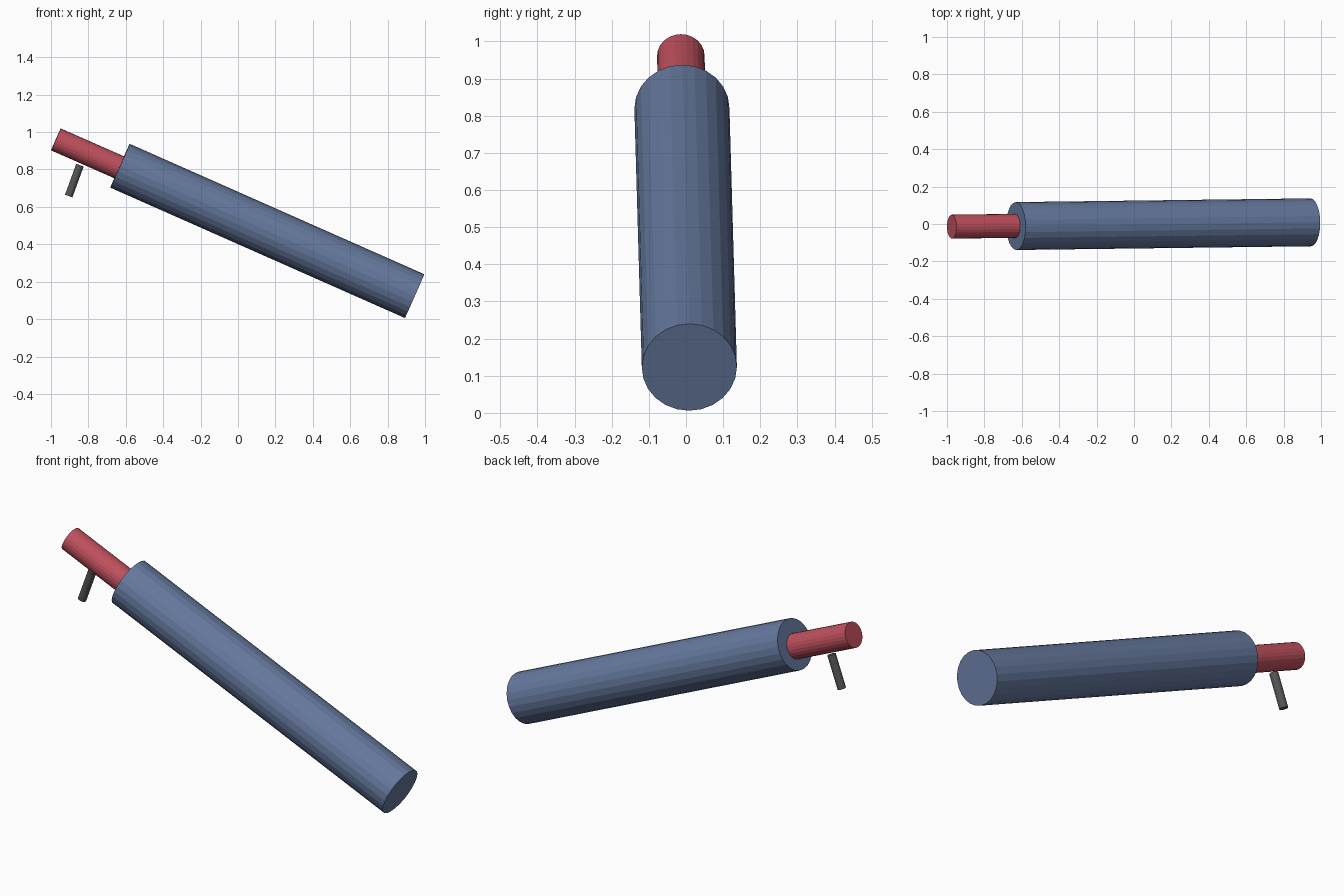
import bpy
from mathutils import Vector

if "Cube" in bpy.data.objects:
    bpy.data.objects.remove(bpy.data.objects["Cube"])


def material(name, rgb):
    mat = bpy.data.materials.new(name)
    mat.diffuse_color = (*rgb, 1)
    mat.use_nodes = True
    mat.node_tree.nodes["Principled BSDF"].inputs["Base Color"].default_value = mat.diffuse_color
    return mat


def rod(name, start, end, radius, mat, sides=24):
    """Flat-shaded capped cylinder between two points."""
    start, end = Vector(start), Vector(end)
    axis = end - start
    bpy.ops.mesh.primitive_cylinder_add(
        vertices=sides, radius=radius, depth=axis.length,
        location=(start + end) / 2,
        rotation=axis.to_track_quat('Z', 'Y').to_euler())
    obj = bpy.context.object
    obj.name = name
    obj.data.materials.append(mat)
    return obj


blue = material("blue", (0.13, 0.19, 0.34))
red = material("red", (0.52, 0.08, 0.11))
dark = material("dark_grey", (0.09, 0.09, 0.09))

# Thick main tube
rod("main_tube", (-0.631, -0.011, 0.820), (0.944, 0.009, 0.123), 0.128, blue)

# Thin rear tube, butting against the main tube's end face
rod("rear_tube", (-0.974, -0.014, 0.961), (-0.627, -0.010, 0.808), 0.064, red)

# Small grip peg hanging just below the rear tube
rod("grip_peg", (-0.845, -0.013, 0.823), (-0.905, -0.013, 0.658), 0.021, dark)
